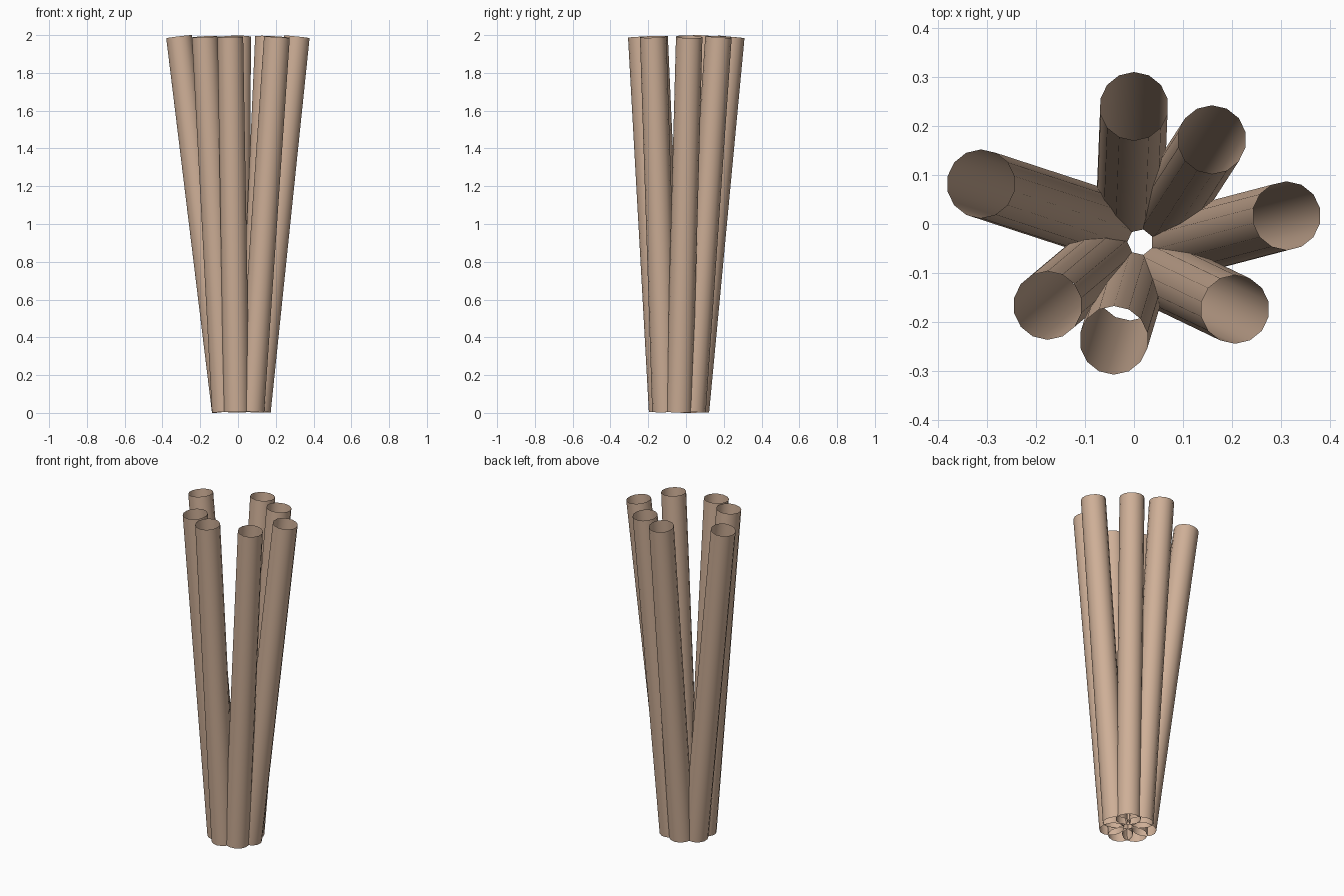
import bpy, bmesh, math
from mathutils import Vector, Matrix

cube = bpy.data.objects.get("Cube")
if cube:
    bpy.data.objects.remove(cube, do_unlink=True)

RADIUS, SIDES = 0.07, 14
BASE_CENTRE, BASE_RING = (0.013, -0.037), 0.092
Z_LOW, Z_HIGH = 0.008, 1.991

# Single tan colour
tan = bpy.data.materials.new("tan")
tan.use_nodes = True
colour = (0.62, 0.43, 0.31, 1.0)
tan.diffuse_color = colour
bsdf = next(n for n in tan.node_tree.nodes if n.type == 'BSDF_PRINCIPLED')
bsdf.inputs["Base Color"].default_value = colour
bsdf.inputs["Roughness"].default_value = 0.8


def open_tube(name, bottom, top):
    """Thin open-ended tube whose ends are square to its axis."""
    axis = top - bottom
    turn = Vector((0, 0, 1)).rotation_difference(axis).to_matrix().to_4x4()
    bm = bmesh.new()
    bmesh.ops.create_cone(bm, cap_ends=False, segments=SIDES,
                          radius1=RADIUS, radius2=RADIUS, depth=axis.length)
    bmesh.ops.recalc_face_normals(bm, faces=bm.faces)
    # Outward normals on the open wall
    if sum(f.normal.dot(Vector((*f.calc_center_median().xy, 0))) for f in bm.faces) < 0:
        bmesh.ops.reverse_faces(bm, faces=bm.faces)
    mesh = bpy.data.meshes.new(name)
    bm.to_mesh(mesh)
    bm.free()
    mesh.materials.append(tan)
    mesh.polygons.foreach_set("use_smooth", [True] * len(mesh.polygons))
    obj = bpy.data.objects.new(name, mesh)
    obj.matrix_world = Matrix.Translation((bottom + top) / 2) @ turn
    bpy.context.collection.objects.link(obj)


# Tubes start on an even ring at the base and splay to uneven tops
tops = [(0.311, 0.017), (0.159, 0.172), (0.0, 0.240), (-0.312, 0.082),
        (-0.176, -0.166), (-0.041, -0.237), (0.206, -0.174)]
for i, (x, y) in enumerate(tops):
    a = math.tau * i / len(tops)
    foot = Vector((BASE_CENTRE[0] + BASE_RING * math.cos(a),
                   BASE_CENTRE[1] + BASE_RING * math.sin(a), Z_LOW))
    open_tube(f"tube_{i + 1}", foot, Vector((x, y, Z_HIGH)))
